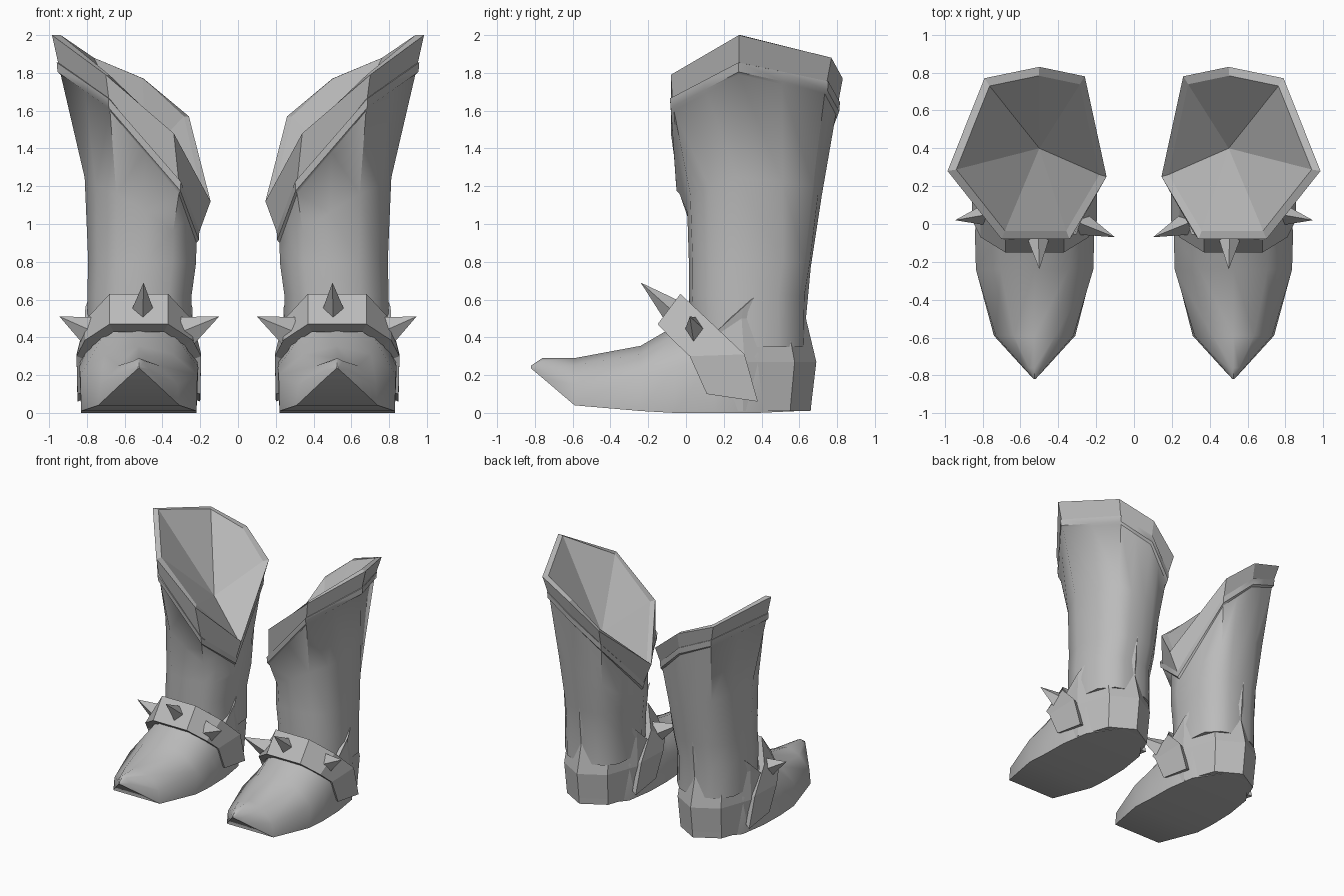
import bpy, bmesh, math
from mathutils import Vector

if "Cube" in bpy.data.objects:
    bpy.data.objects.remove(bpy.data.objects["Cube"])

grey = bpy.data.materials.new("grey leather")
grey.diffuse_color = (0.5, 0.5, 0.5, 1)
grey.use_nodes = True
grey.node_tree.nodes["Principled BSDF"].inputs["Base Color"].default_value = grey.diffuse_color
CX = 0.525  # centre line of one foot


def finish(name, bm, smooth=None):
    """Turn a bmesh into a mirrored pair of parts."""
    bmesh.ops.remove_doubles(bm, verts=bm.verts, dist=0.0005)
    bmesh.ops.recalc_face_normals(bm, faces=bm.faces)
    me = bpy.data.meshes.new(name)
    bm.to_mesh(me)
    bm.free()
    me.materials.append(grey)
    if smooth:
        me.polygons.foreach_set("use_smooth", [True] * len(me.polygons))
        me.set_sharp_from_angle(angle=math.radians(smooth))
    ob = bpy.data.objects.new(name, me)
    bpy.context.collection.objects.link(ob)
    mod = ob.modifiers.new("pair", 'MIRROR')
    mod.use_mirror_merge = False
    return ob


def loft(rings, closed=True, cap_start=False, cap_end=False):
    bm = bmesh.new()
    rows = [[bm.verts.new(p) for p in r] for r in rings]
    n = len(rows[0])
    for a, b in zip(rows, rows[1:]):
        for i in range(n if closed else n - 1):
            j = (i + 1) % n
            bm.faces.new((a[i], a[j], b[j], b[i]))
    if cap_start:
        bm.faces.new(rows[0])
    if cap_end:
        bm.faces.new(rows[-1])
    return bm


def with_midpoints(ring):
    out = []
    for a, b in zip(ring, ring[1:] + ring[:1]):
        out += [Vector(a), (Vector(a) + Vector(b)) / 2]
    return out


def scaled(ring, s, dz=0.0, c=(0.52, 0.36)):
    return [Vector((c[0] + (p[0] - c[0]) * s, c[1] + (p[1] - c[1]) * s, p[2] + dz)) for p in ring]


# Flared slanted cuff with a funnel-shaped inside
rim = [(.985, .28, 2.0), (.70, -.08, 1.79), (.34, -.08, 1.48), (.145, .25, 1.12),
       (.26, .78, 1.57), (.50, .83, 1.77), (.79, .77, 1.88)]
base = [(.945, .28, 1.82), (.68, -.07, 1.63), (.31, -.04, 1.19), (.215, .27, .93),
        (.28, .72, 1.40), (.50, .80, 1.61), (.75, .74, 1.72)]
inner = scaled(rim, .9)
finish("cuff", loft([base, rim, inner, [(.5, .4, 1.35)] * 7]))

# Leg shaft with a thin lip under the cuff
lip = with_midpoints(scaled(base, 1.035, .035))
lip_low = with_midpoints(scaled(base, 1.025, -.015))
tuck = with_midpoints(scaled(base, .97, .035))
neck = with_midpoints(scaled(base, .985, -.03))


def oval(z, cx, cy, hx, hy):
    ring = []
    for p in neck:
        a = math.atan2(p.y - .34, p.x - .51)
        c, s = math.cos(a), math.sin(a)
        ring.append(Vector((cx + hx * math.copysign(abs(c) ** .8, c),
                            cy + hy * math.copysign(abs(s) ** .8, s), z)))
    return ring


top_oval = oval(.80, .505, .34, .29, .325)
calf = []
for p, q in zip(neck, top_oval):
    blend = .42 if p.y > .6 else .13
    calf.append(Vector((q.x + (p.x - q.x) * blend, q.y + (p.y - q.y) * blend,
                        .80 + .45 * (p.z - .80))))
finish("leg_shaft", loft([oval(.35, .52, .33, .28, .30), oval(.62, .52, .325, .28, .31),
                          top_oval, calf, neck, lip_low, lip, tuck], cap_start=True), 40)

# Pointed foot: y, sole half width, sole z, side w, side z, shoulder w, shoulder z, top z
stations = [(-.82, .004, .235, .004, .24, .003, .245, .25),
            (-.76, .06, .185, .055, .23, .03, .275, .29),
            (-.59, .215, .04, .205, .15, .11, .25, .29),
            (-.24, .305, .01, .31, .20, .18, .31, .355),
            (-.06, .305, .0, .315, .24, .19, .41, .46),
            (.15, .30, .0, .305, .30, .22, .46, .55),
            (.38, .265, .0, .27, .30, .22, .46, .55),
            (.60, .10, .01, .10, .25, .08, .40, .45)]
rings = []
for y, wb, zb, wm, zm, ws, zs, zt in stations:
    half = [(wb, zb), (wm, zm), (ws, zs)]
    rings.append([(CX + w, y, z) for w, z in half] + [(CX, y, zt)]
                 + [(CX - w, y, z) for w, z in reversed(half)])
finish("foot", loft(rings, cap_start=True, cap_end=True), 45)

# Faceted heel counter rising to a peak at the back
plan = [(.30, .16), (.295, .31), (.20, .575), (0, .69)]
tops = [.43, .56, .79, .87]
rows = [(0.01, .95, -.03), (.06, .96, -.025), (.27, 1.0, 0), (.5, .94, -.055),
        (None, .96, -.02), (None, .86, -.06)]
rings = []
for z, s, dy in rows:
    half = []
    for (w, y), t in zip(plan, tops):
        zz = t if z is None else min(z, t - .02)
        half.append((w * s, y + dy * (y - .16) / .53, zz))
    rings.append([(CX + w, y, z) for w, y, z in half]
                 + [(CX - w, y, z) for w, y, z in half[-2::-1]])
finish("heel_counter", loft(rings, closed=False, cap_start=True))

# Instep strap: half width, upper edge (y, z), lower edge (y, z)
strap = [(.325, .38, .06, .11, .10), (.33, .31, .31, .02, .30),
         (.285, .12, .49, -.07, .385), (.155, -.03, .63, -.15, .47)]
pivot = Vector((CX, .22, .18))
rings = []
for side, part in ((-1, strap), (1, strap[::-1])):
    for w, ty, tz, by, bz in part:
        t = Vector((CX + side * w, ty, tz))
        b = Vector((CX + side * w, by, bz))
        rings.append([t, b, b.lerp(pivot, .14), t.lerp(pivot, .14)])
finish("instep_strap", loft(rings, cap_start=True, cap_end=True))


# Four-sided spikes on the strap
def spike(name, root, tip, r_side, r_up):
    root, tip = Vector(root), Vector(tip)
    axis = (tip - root).normalized()
    side = axis.cross(Vector((0, 0, 1))).normalized()
    up = side.cross(axis)
    bm = bmesh.new()
    ring = [bm.verts.new(root + d) for d in
            (side * r_side, up * r_up, -side * r_side, -up * r_up)]
    apex = bm.verts.new(tip)
    bm.faces.new(ring)
    for i in range(4):
        bm.faces.new((ring[i], ring[(i + 1) % 4], apex))
    finish(name, bm)


spike("front_spike", (.505, -.07, .54), (.50, -.24, .69), .06, .065)
spike("outer_spike", (.775, .05, .43), (.945, .02, .51), .06, .085)
spike("inner_spike", (.275, .0, .43), (.10, -.07, .51), .06, .085)
